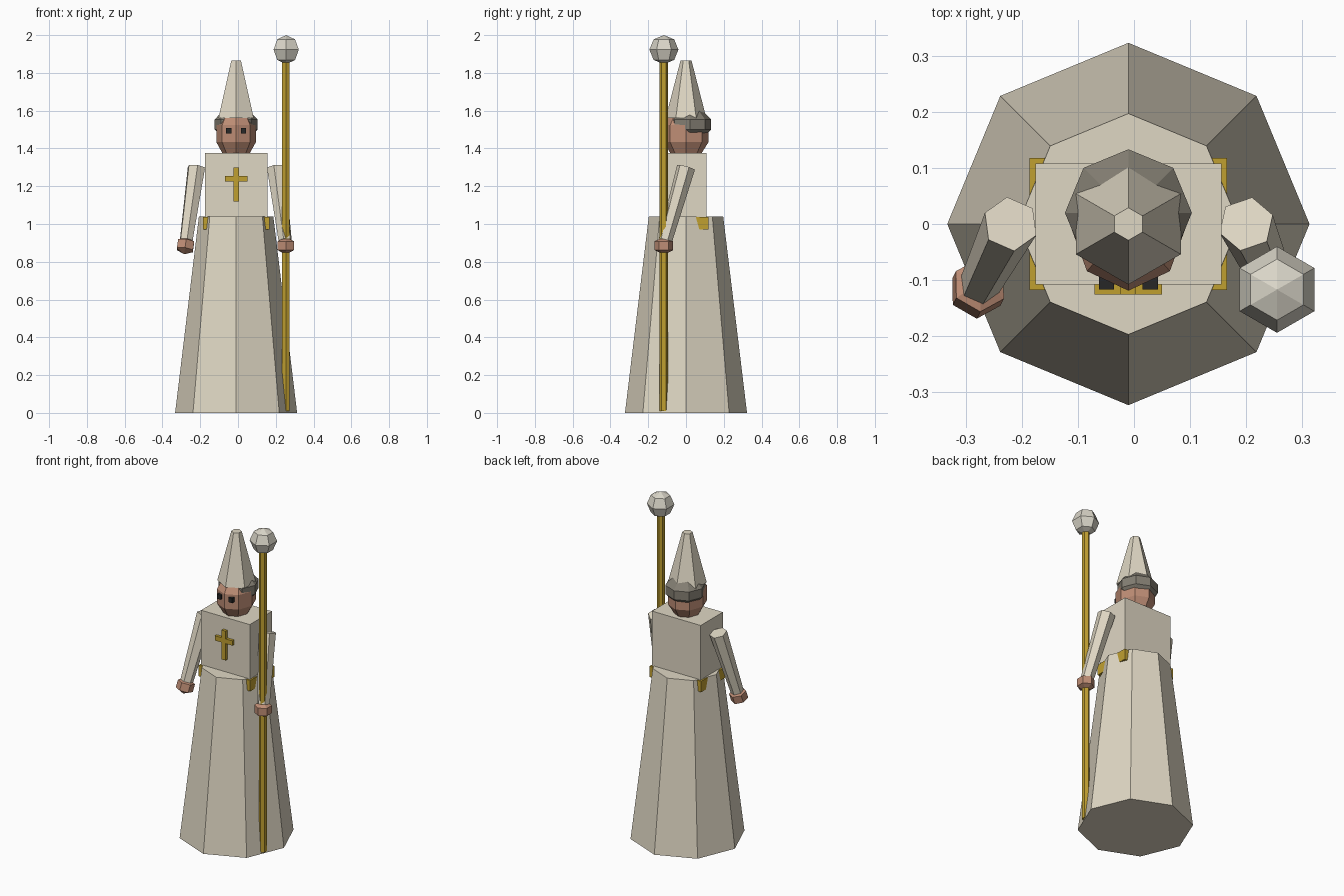
import bpy, bmesh, math
from mathutils import Vector, Matrix

if "Cube" in bpy.data.objects:
    bpy.data.objects.remove(bpy.data.objects["Cube"])

CX = -0.01  # body axis


def material(name, rgb):
    m = bpy.data.materials.new(name)
    m.diffuse_color = (*rgb, 1)
    m.use_nodes = True
    m.node_tree.nodes["Principled BSDF"].inputs["Base Color"].default_value = m.diffuse_color
    return m


CREAM = material("cream cloth", (0.74, 0.68, 0.55))
PALE = material("pale stone", (0.70, 0.67, 0.58))
SKIN = material("skin", (0.52, 0.27, 0.18))
GOLD = material("gold", (0.53, 0.35, 0.03))
GREY = material("grey hair", (0.23, 0.21, 0.17))
DARK = material("dark eyes", (0.02, 0.02, 0.02))


def finish(bm, name, mat):
    me = bpy.data.meshes.new(name)
    bm.to_mesh(me)
    bm.free()
    me.materials.append(mat)
    ob = bpy.data.objects.new(name, me)
    bpy.context.collection.objects.link(ob)
    return ob


def box(name, mat, x, y, z):
    """Box from (min, max) ranges."""
    bm = bmesh.new()
    size = [r[1] - r[0] for r in (x, y, z)]
    mid = [(r[0] + r[1]) / 2 for r in (x, y, z)]
    bmesh.ops.create_cube(bm, size=1, matrix=Matrix.Translation(mid) @ Matrix.Diagonal((*size, 1)))
    return finish(bm, name, mat)


def cone(name, mat, sides, a, b, ra, rb, turn=0):
    """Tapered prism from point a to point b."""
    a, b = Vector(a), Vector(b)
    d = b - a
    rot = Vector((0, 0, 1)).rotation_difference(d).to_matrix().to_4x4()
    bm = bmesh.new()
    bmesh.ops.create_cone(bm, cap_ends=True, segments=sides, radius1=ra, radius2=rb, depth=d.length,
                          matrix=Matrix.Translation((a + b) / 2) @ rot @ Matrix.Rotation(turn, 4, 'Z'))
    return finish(bm, name, mat)


def ball(name, mat, seg, rings, centre, radii, rot=Matrix()):
    bm = bmesh.new()
    bmesh.ops.create_uvsphere(bm, u_segments=seg, v_segments=rings, radius=1,
                              matrix=Matrix.Translation(centre) @ rot @ Matrix.Diagonal((*radii, 1)))
    return finish(bm, name, mat)


# robe, torso and belt
cone("robe", CREAM, 8, (CX, 0, 0), (CX, 0, 1.04), 0.323, 0.197)
box("torso", CREAM, (CX - 0.166, CX + 0.166), (-0.108, 0.108), (1.03, 1.375))
box("belt", GOLD, (CX - 0.176, CX + 0.176), (-0.118, 0.118), (0.97, 1.037))

# chest cross
box("cross_upright", GOLD, (CX - 0.014, CX + 0.014), (-0.126, -0.1), (1.12, 1.30))
box("cross_bar", GOLD, (CX - 0.06, CX + 0.06), (-0.126, -0.1), (1.224, 1.253))

# head, hair and pointed hat
ball("head", SKIN, 8, 5, (CX, 0, 1.478), (0.110, 0.125, 0.145))
ball("hair", GREY, 8, 5, (CX, 0.02, 1.527), (0.119, 0.119, 0.088))
cone("hat", CREAM, 6, (CX, 0, 1.56), (CX, 0, 1.866), 0.108, 0.029)

# eyes
for side, label in ((-1, "left"), (1, "right")):
    x = CX + side * 0.039
    box(f"eye_{label}", DARK, (x - 0.0135, x + 0.0135), (-0.117, -0.09), (1.48, 1.508))

# arms and hands
for label, shoulder, hand in (("left", (-0.22, 0.0, 1.30), (-0.278, -0.115, 0.885)),
                              ("right", (0.20, 0.0, 1.30), (0.253, -0.117, 0.885))):
    s, h = Vector(shoulder), Vector(hand)
    cone(f"arm_{label}", CREAM, 6, s, s.lerp(h, 0.93), 0.05, 0.037)
    tilt = Matrix()
    if label == "left":
        tilt = Vector((0, 0, -1)).rotation_difference(h - s).to_matrix().to_4x4()
    ball(f"hand_{label}", SKIN, 6, 3, h, (0.057, 0.057, 0.047), tilt)

# staff with faceted knob
cone("staff", GOLD, 6, (0.253, -0.118, 0.01), (0.253, -0.118, 1.87), 0.022, 0.022)
ball("staff_knob", PALE, 6, 4, (0.255, -0.117, 1.923), (0.077, 0.077, 0.077))
